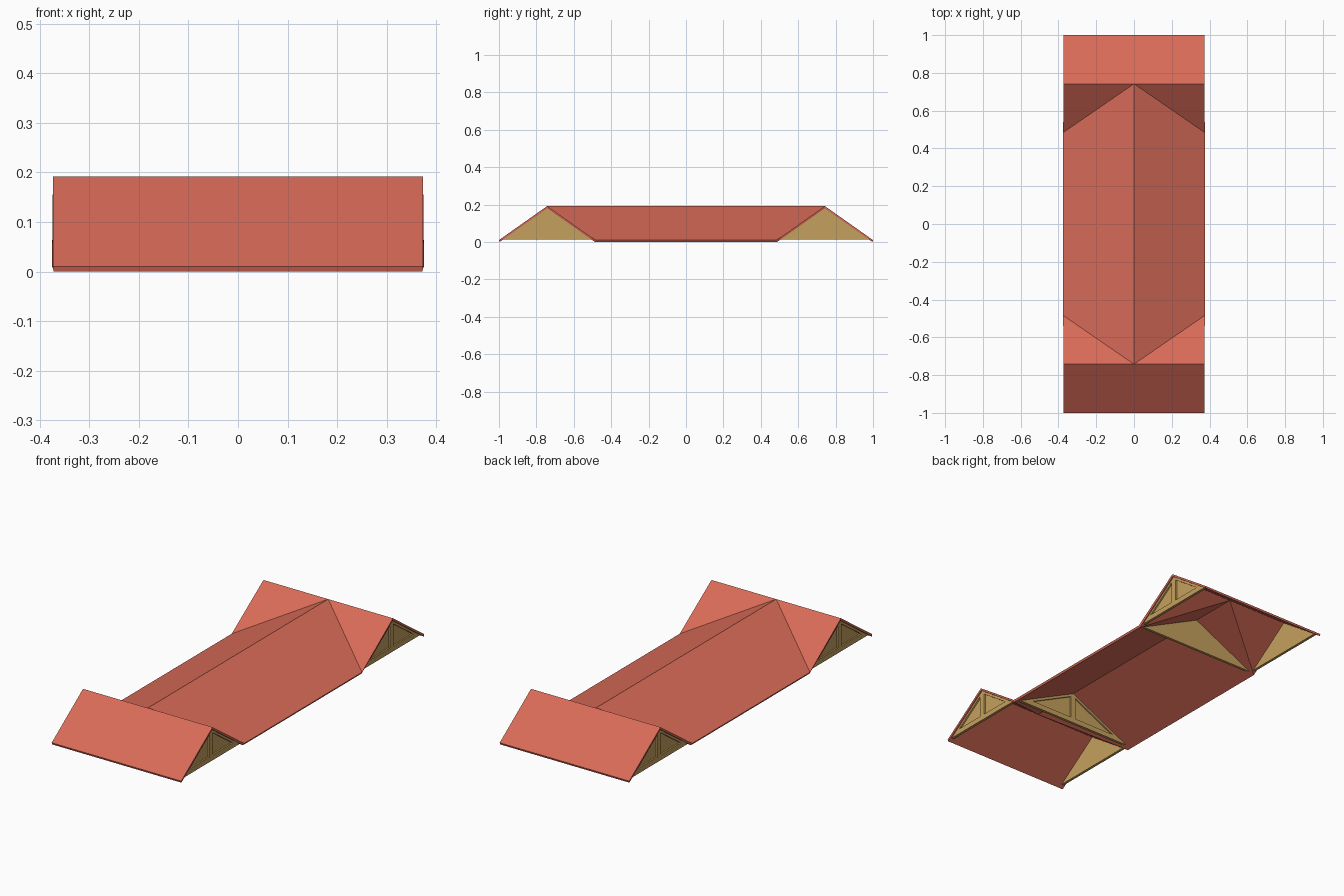
import bpy, bmesh
from mathutils import Vector

if "Cube" in bpy.data.objects:
    bpy.data.objects.remove(bpy.data.objects["Cube"])

H, V, EAVE = 0.192, 0.0125, 0.01      # ridge height, roof thickness, eave height
EX, EY, RY, WX = 0.375, 0.258, 0.742, 0.373   # eave half widths, cross ridge y, rake x
SLOPE_X = (H - EAVE) / EX
SLOPE_Y = (H - EAVE) / EY


def material(name, rgb):
    m = bpy.data.materials.new(name)
    m.diffuse_color = (*rgb, 1)
    m.use_nodes = True
    m.node_tree.nodes["Principled BSDF"].inputs["Base Color"].default_value = m.diffuse_color
    return m


TILE = material("terracotta_red", (0.69, 0.147, 0.098))
WOOD = material("tan_wood", (0.56, 0.35, 0.112))


def finish(bm, name, mat, axes):
    """Turn the bmesh into an object mirrored over the given axes."""
    bmesh.ops.recalc_face_normals(bm, faces=bm.faces)
    mesh = bpy.data.meshes.new(name)
    bm.to_mesh(mesh)
    bm.free()
    mesh.materials.append(mat)
    ob = bpy.data.objects.new(name, mesh)
    bpy.context.collection.objects.link(ob)
    mod = ob.modifiers.new("mirror", 'MIRROR')
    mod.use_axis = ('x' in axes, 'y' in axes, False)
    mod.merge_threshold = 0.0001
    return ob


# Roof shell: one quarter, top skin and parallel underside joined by the edge faces
def skin(bm, ridge, eave):
    ex, ey = (ridge - eave) / SLOPE_X, (ridge - eave) / SLOPE_Y
    wx = min(WX, ex + 0.002)
    pts = [(0, 0, ridge), (ex, 0, eave), (ex, RY - ey, eave), (0, RY, ridge),
           (wx, RY, ridge), (wx, RY + ey, eave), (0, RY + ey, eave)]
    vs = [bm.verts.new(p) for p in pts]
    for ids in ((0, 1, 2, 3), (3, 2, 4), (3, 4, 5, 6)):
        bm.faces.new([vs[i] for i in ids])
    return vs


bm = bmesh.new()
top, low = skin(bm, H, EAVE), skin(bm, H - V, 0)
for a, b in ((1, 2), (2, 4), (4, 5), (5, 6)):
    bm.faces.new((top[a], top[b], low[b], low[a]))
finish(bm, "roof", TILE, 'xy')


# Gables: a thin panel with a raised rail, post and two rake boards
def prism(bm, profile, place, d0, d1):
    a, b = ([bm.verts.new(place(u, z, d)) for u, z in profile] for d in (d0, d1))
    bm.faces.new(a)
    bm.faces.new(b)
    for i in range(len(a)):
        j = (i + 1) % len(a)
        bm.faces.new((a[i], a[j], b[j], b[i]))


def gable(name, slope, place, axes):
    base, rail, rake, post = 0.013, 0.04, 0.016, 0.015
    peak = H - V + 0.002
    inner = peak - rake

    def half(z, p=peak):
        return (p - z) / slope

    bm = bmesh.new()
    prism(bm, [(-half(base), base), (half(base), base), (0, peak)], place, 0, 0.006)
    finish(bm, name + "_panel", WOOD, axes)

    bm = bmesh.new()
    prism(bm, [(-half(base), base), (half(base), base),
               (half(rail), rail), (-half(rail), rail)], place, 0.006, 0.014)
    prism(bm, [(-post, rail), (post, rail), (post, inner - post * slope),
               (0, inner), (-post, inner - post * slope)], place, 0.006, 0.014)
    for s in (1, -1):
        prism(bm, [(s * half(rail, inner), rail), (s * half(rail), rail),
                   (0, peak), (0, inner)], place, 0.006, 0.014)
    finish(bm, name + "_trim", WOOD, axes)


# Four side gables on the cross wings, two facing the middle under the main roof
gable("side_gable", SLOPE_Y, lambda u, z, d: Vector((0.351 + d, RY + u, z)), 'xy')
gable("inner_gable", SLOPE_X, lambda u, z, d: Vector((u, 0.485 - d, z)), 'y')
